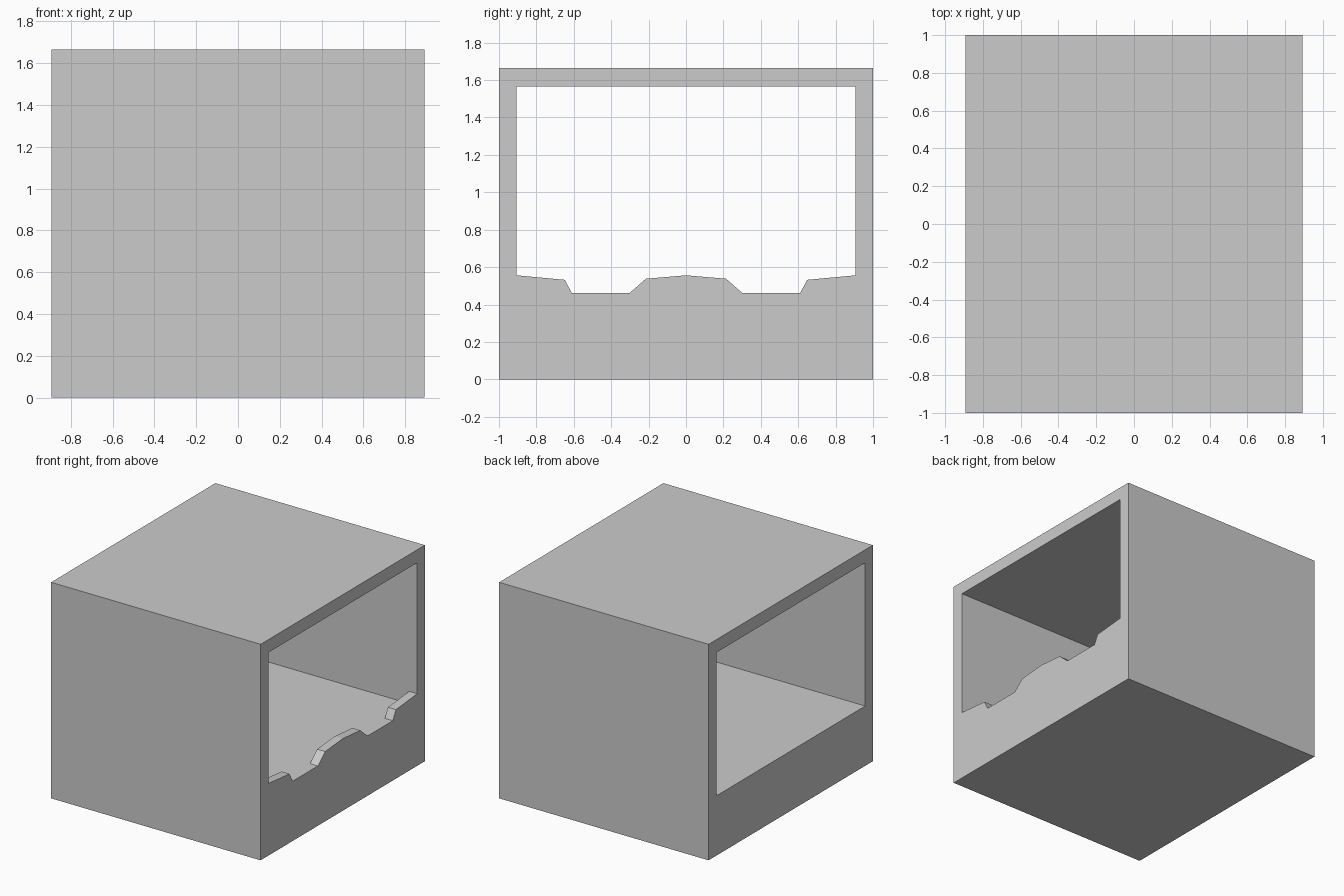
import bpy, bmesh

if "Cube" in bpy.data.objects:
    bpy.data.objects.remove(bpy.data.objects["Cube"])

HX, HY, TOP = 0.893, 1.0, 1.665      # outer half sizes and height
IY, FLOOR, CEIL = 0.906, 0.461, 1.565  # opening through the body
LIP = 0.068                           # thickness of the raised sill


def extrude_x(name, points, faces, x0, x1):
    """Make a solid from a (y, z) profile swept from x0 to x1."""
    bm = bmesh.new()
    verts = [bm.verts.new((x0, y, z)) for y, z in points]
    flat = [bm.faces.new([verts[i] for i in f]) for f in faces]
    # keep the start cap and sweep a copy to the far end
    res = bmesh.ops.extrude_face_region(bm, geom=flat, use_keep_orig=True)
    moved = [g for g in res["geom"] if isinstance(g, bmesh.types.BMVert)]
    bmesh.ops.translate(bm, verts=moved, vec=(x1 - x0, 0, 0))
    bmesh.ops.recalc_face_normals(bm, faces=bm.faces)
    mesh = bpy.data.meshes.new(name)
    bm.to_mesh(mesh)
    bm.free()
    obj = bpy.data.objects.new(name, mesh)
    bpy.context.collection.objects.link(obj)
    return obj


# Box body with a rectangular tunnel along x
outer = [(-HY, 0), (HY, 0), (HY, TOP), (-HY, TOP)]
inner = [(-IY, FLOOR), (IY, FLOOR), (IY, CEIL), (-IY, CEIL)]
ring = [(i, (i + 1) % 4, 4 + (i + 1) % 4, 4 + i) for i in range(4)]
extrude_x("body", outer + inner, ring, -HX, HX)

# Raised sill pieces along the right-hand opening
side = [(0.61, FLOOR), (IY, FLOOR), (IY, 0.556), (0.648, 0.532)]
centre = [(-0.302, FLOOR), (0.302, FLOOR), (0.214, 0.538), (0, 0.556), (-0.214, 0.538)]
sills = {
    "sill_back": side,
    "sill_front": [(-y, z) for y, z in reversed(side)],
    "sill_centre": centre,
}
for name, profile in sills.items():
    extrude_x(name, profile, [range(len(profile))], HX - LIP, HX)
